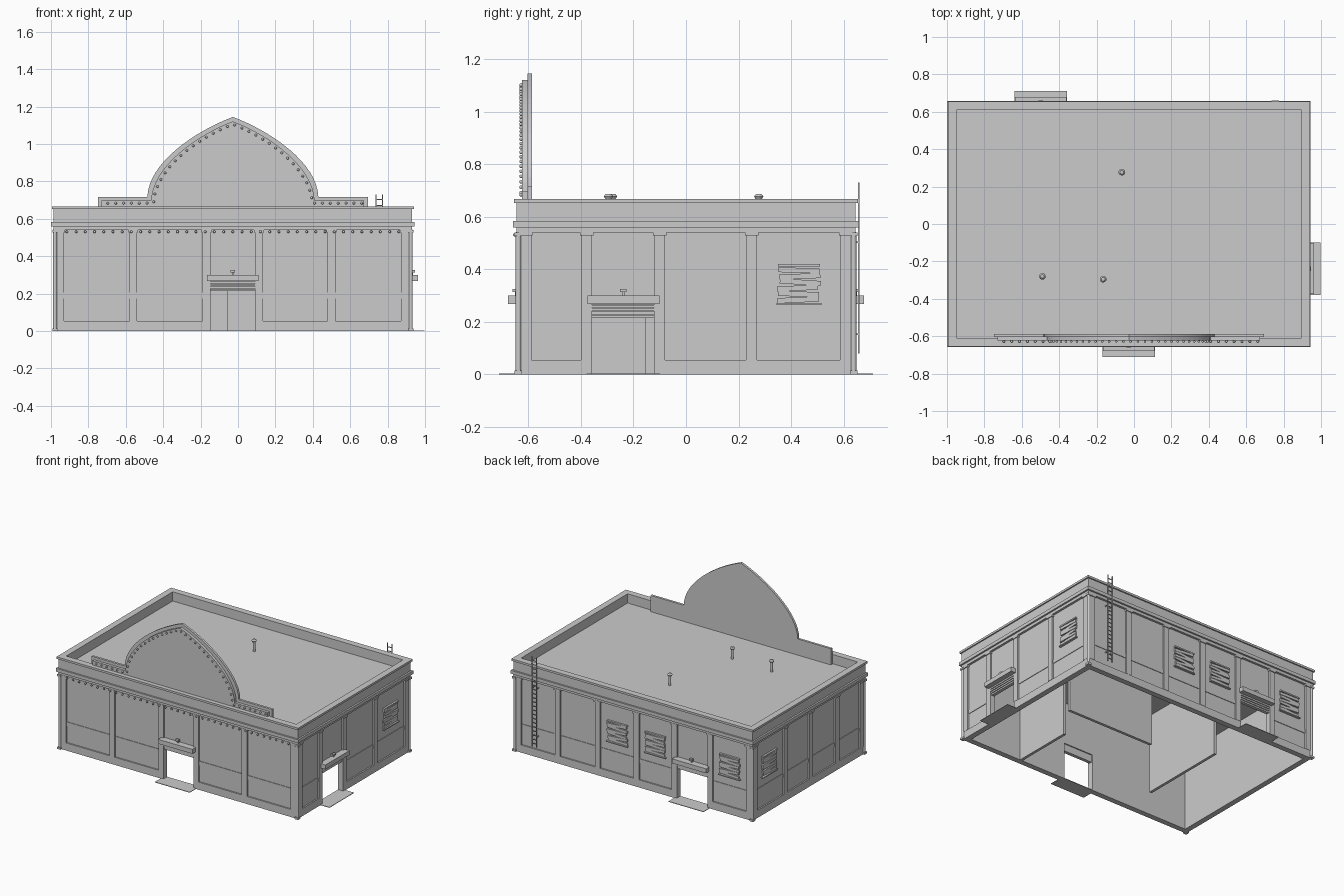
import bpy, bmesh, math, random
from mathutils import Vector, Matrix
from mathutils.geometry import interpolate_bezier

if "Cube" in bpy.data.objects:
    bpy.data.objects.remove(bpy.data.objects["Cube"])

random.seed(4)
CX, HX, HY = -0.0275, 0.943, 0.63     # wall centre and half sizes
parts = {}

mat = bpy.data.materials.new("plain_grey")
mat.diffuse_color = (0.6, 0.6, 0.6, 1)
mat.use_nodes = True
mat.node_tree.nodes["Principled BSDF"].inputs["Base Color"].default_value = mat.diffuse_color


def part(name):
    return parts.setdefault(name, bmesh.new())


def place(side, u, d, z):
    """Wall coordinates: u along the wall, d outward from its face, z up."""
    return {"front": (u, -HY - d, z), "back": (u, HY + d, z),
            "right": (CX + HX + d, u, z), "left": (CX - HX - d, u, z)}[side]


def prism(name, bottom, top):
    bm = part(name)
    a = [bm.verts.new(p) for p in bottom]
    b = [bm.verts.new(p) for p in top]
    bm.faces.new(a)
    bm.faces.new(b)
    n = len(a)
    for i in range(n):
        j = (i + 1) % n
        bm.faces.new((a[i], a[j], b[j], b[i]))


def wall_box(name, side, u0, u1, d0, d1, z0, z1, tilt=0):
    uc, zc = (u0 + u1) / 2, (z0 + z1) / 2
    c, s = math.cos(tilt), math.sin(tilt)
    quad = []
    for u, z in ((u0, z0), (u1, z0), (u1, z1), (u0, z1)):
        du, dz = u - uc, z - zc
        quad.append((uc + du * c - dz * s, zc + du * s + dz * c))
    prism(name, [place(side, u, d0, z) for u, z in quad],
          [place(side, u, d1, z) for u, z in quad])


def box(name, x0, x1, y0, y1, z0, z1):
    ring = ((x0, y0), (x1, y0), (x1, y1), (x0, y1))
    prism(name, [(x, y, z0) for x, y in ring], [(x, y, z1) for x, y in ring])


def frame(name, out, inn, z0, z1):
    """Rectangular ring; out and inn are offsets from the wall face."""
    bm = part(name)
    loops = []
    for off, z in ((out, z0), (out, z1), (inn, z1), (inn, z0)):
        x, y = HX + off, HY + off
        loops.append([bm.verts.new((CX + sx * x, sy * y, z))
                      for sx, sy in ((-1, -1), (1, -1), (1, 1), (-1, 1))])
    for k in range(4):
        a, b = loops[k], loops[(k + 1) % 4]
        for i in range(4):
            j = (i + 1) % 4
            bm.faces.new((a[i], a[j], b[j], b[i]))


def cylinder(name, x, y, z0, z1, r, r2=None, n=10):
    bmesh.ops.create_cone(part(name), cap_ends=True, segments=n, radius1=r,
                          radius2=r if r2 is None else r2, depth=z1 - z0,
                          matrix=Matrix.Translation((x, y, (z0 + z1) / 2)))


def bulb(name, x, y, z, r=0.007):
    bmesh.ops.create_uvsphere(part(name), u_segments=8, v_segments=5, radius=r,
                              matrix=Matrix.Translation((x, y, z)))


# Per wall: pilaster centres, door opening, boarded window centres
SIDES = {
    "front": ((-.95, -.56, -.168, .112, .5, .892), (-.147, .091), ()),
    "right": ((-.61, -.378, -.1, .25, .608), (-.357, -.12), (.43,)),
    "back": ((-.95, -.642, -.355, -.05, .26, .58, .892), (-.622, -.375), (.105, -.2, -.795)),
    "left": ((-.61, -.33, -.03, .26, .608), None, (.44,)),
}

for side, (pilasters, door, windows) in SIDES.items():
    along_x = side in ("front", "back")
    lo, hi = (CX - HX, CX + HX) if along_x else (-HY, HY)
    spans = [(lo, door[0]), (door[1], hi)] if door else [(lo, hi)]
    # Wall panels, plinth and dado rail around the doorway
    for a, b in spans:
        wall_box("walls", side, a, b, -.03, 0, 0, .56)
        wall_box("plinth", side, a, b, 0, .01, 0, .055)
        wall_box("dado_rail", side, a, b, 0, .004, .175, .205)
    for u in pilasters:
        wall_box("pilasters", side, u - .021, u + .021, 0, .012, .055, .54)
        wall_box("capitals", side, u - .026, u + .026, 0, .018, .528, .542)
    if door:
        a, b = door
        m = (a + b) / 2
        wall_box("walls", side, a, b, -.03, 0, .267, .56)
        # Rolled shutter slats under a projecting door hood
        for k in range(4):
            wall_box("shutter_slats", side, a, b, -.02, .002 + .004 * k,
                     .215 + .013 * k, .226 + .013 * k)
        wall_box("shutter_back", side, a, b, -.022, -.01, .215, .27)
        wall_box("door_hood", side, m - .137, m + .137, 0, .048, .268, .3)
        wall_box("door_step", side, m - .14, m + .14, -.03, .082, 0, .004)
        # Small lamp above the hood
        wall_box("door_lamp", side, m - .004, m + .004, 0, .02, .3, .318)
        wall_box("door_lamp", side, m - .012, m + .012, .012, .03, .314, .326)
    # Boarded windows with crooked planks
    for w in windows:
        wall_box("window_sill", side, w - .085, w + .085, 0, .016, .264, .271)
        wall_box("window_head", side, w - .08, w + .08, 0, .014, .41, .42)
        for k in range(6):
            z = .274 + .0225 * k
            s = random.uniform(-.006, .006)
            wall_box("window_planks", side, w - .078 + s, w + .078 + s, 0,
                     .009 + .003 * (k % 2), z, z + .019,
                     random.uniform(.02, .075) * (-1) ** k)

# Cornice, parapet and roof
frame("frieze", .016, -.03, .54, .56)
frame("cornice", .028, -.025, .56, .584)
frame("parapet", .016, -.021, .584, .655)
frame("parapet_cap", .025, -.021, .652, .667)
box("roof", CX - HX + .02, CX + HX - .02, -HY + .02, HY - .02, .575, .6)

# Corner columns
for sx in (-1, 1):
    for sy in (-1, 1):
        x, y = CX + sx * (HX + .008), sy * (HY + .008)
        cylinder("corner_columns", x, y, .01, .54, .011)
        box("column_bases", x - .014, x + .014, y - .014, y + .014, 0, .014)
        box("column_capitals", x - .014, x + .014, y - .014, y + .014, .526, .54)

# Interior partitions
box("partition", .45, .47, -.6, -.155, 0, .575)
box("partition", -.06, .64, .09, .11, 0, .575)
box("partition", -.47, -.45, -.38, .28, 0, .575)


# Arched front sign: stepped base with a pointed arch
def sign_outline(i):
    w, top, peak, base = .457 - i, .717 - i, 1.145 - 1.2 * i, .722 - i
    half = interpolate_bezier(Vector((w, top, 0)), Vector((w - .005, .9 - i, 0)),
                              Vector((.2 - i * .5, 1.07 - i, 0)), Vector((0, peak, 0)), 17)
    right = [(base, top)] + [(p.x, p.y) for p in half]
    return right + [(-x, z) for x, z in reversed(right[:-1])]


def sign_plate(name, inset, y0, y1, z0):
    o = sign_outline(inset)
    o = [(o[0][0], z0)] + o + [(o[-1][0], z0)]
    prism(name, [(CX + x, y0, z) for x, z in o], [(CX + x, y1, z) for x, z in o])


sign_plate("sign_rim", 0, -.604, -.587, .6)
sign_plate("sign_panel", .02, -.624, -.604, .66)

# Bulbs along the sign edge, evenly spaced
path = [Vector(p) for p in sign_outline(.033)]
left_over = 0
for a, b in zip(path, path[1:]):
    length = (b - a).length
    t = left_over
    while t < length:
        p = a.lerp(b, t / length)
        bulb("sign_bulbs", CX + p.x, -.628, p.y)
        t += .042
    left_over = t - length

# Bulbs under the front cornice
for k in range(37):
    bulb("cornice_bulbs", -.915 + .0493 * k, -.651, .531)

# Roof vents
for x, y in ((-.065, .277), (-.49, -.28), (-.165, -.295)):
    cylinder("roof_vents", x, y, .6, .672, .009)
    cylinder("vent_caps", x, y, .668, .678, .012, .018)
    cylinder("vent_caps", x, y, .678, .687, .018, .01)

# Ladder on the back wall
for x in (.735, .771):
    box("ladder_rails", x, x + .005, .655, .661, .08, .73)
for k in range(21):
    z = .1 + .03 * k
    box("ladder_rungs", .738, .773, .656, .66, z, z + .005)
for z in (.15, .5):
    for x in (.735, .771):
        box("ladder_brackets", x, x + .005, .63, .656, z, z + .006)

# Turn every part into an object
for name, bm in parts.items():
    bmesh.ops.recalc_face_normals(bm, faces=bm.faces[:])
    me = bpy.data.meshes.new(name)
    bm.to_mesh(me)
    bm.free()
    me.materials.append(mat)
    ob = bpy.data.objects.new(name, me)
    bpy.context.collection.objects.link(ob)
    if name in ("corner_columns", "sign_bulbs", "cornice_bulbs", "roof_vents", "vent_caps"):
        bpy.ops.object.select_all(action="DESELECT")
        ob.select_set(True)
        bpy.context.view_layer.objects.active = ob
        bpy.ops.object.shade_smooth_by_angle(angle=math.radians(40))
